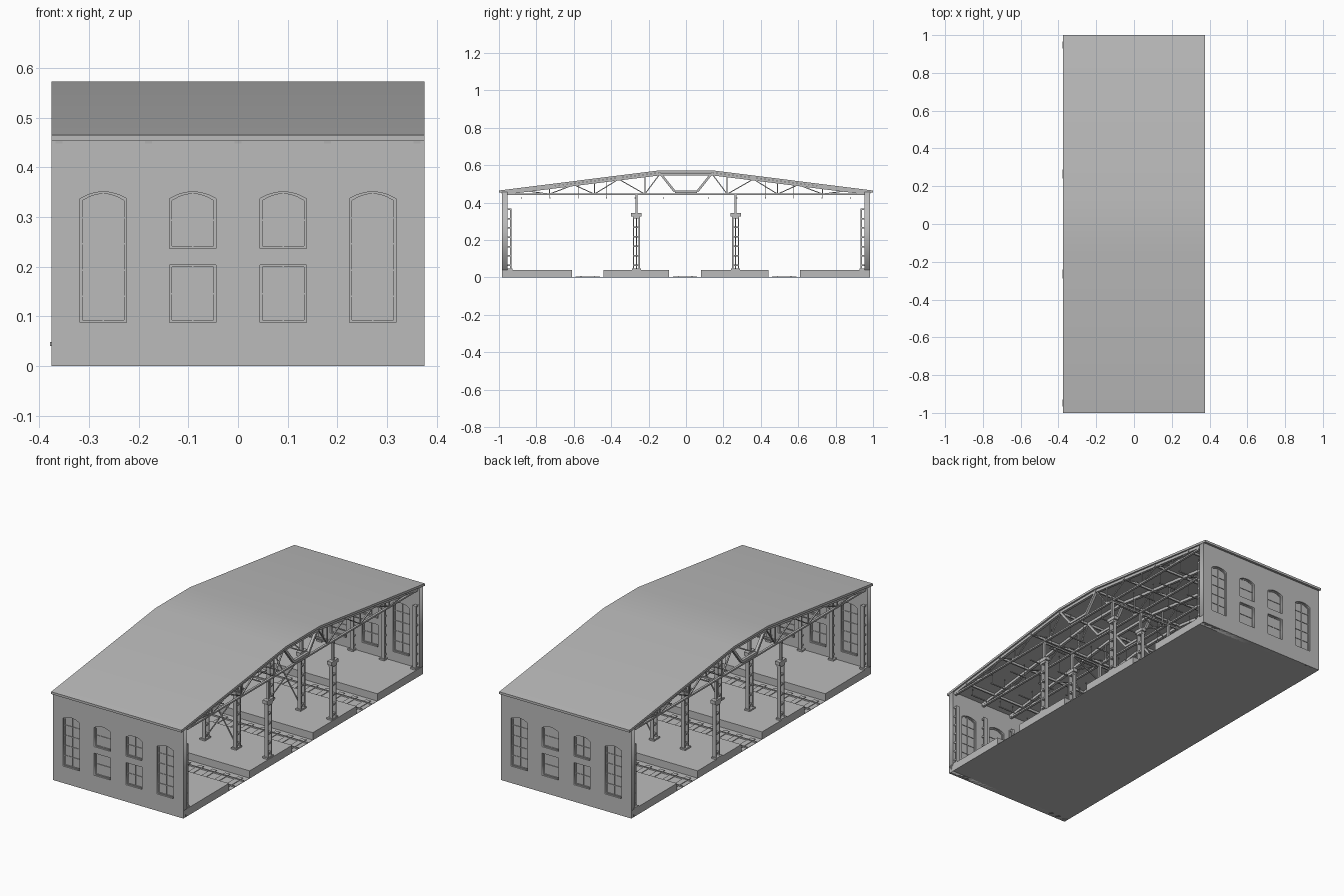
import bpy, bmesh, math
from mathutils import Vector, Matrix

old = bpy.data.objects.get("Cube")
if old:
    bpy.data.objects.remove(old, do_unlink=True)

grey = bpy.data.materials.new("light_grey")
grey.use_nodes = True
tone = (0.5, 0.5, 0.5, 1)
grey.diffuse_color = tone
grey.node_tree.nodes["Principled BSDF"].inputs["Base Color"].default_value = tone

HALF_X = 0.375
FRAMES = [i * 0.18 for i in range(-2, 3)]
ROW = 0.265
TRACKS = (-0.525, -0.005, 0.525)
DECK = 0.04
parts = {}


def bm_for(name):
    return parts.setdefault(name, bmesh.new())


def box(name, x0, x1, y0, y1, z0, z1):
    m = Matrix.Translation(((x0 + x1) / 2, (y0 + y1) / 2, (z0 + z1) / 2))
    m = m @ Matrix.Diagonal((x1 - x0, y1 - y0, z1 - z0, 1))
    bmesh.ops.create_cube(bm_for(name), size=1, matrix=m)


def beam(name, a, b, width, depth):
    """Square bar from a to b."""
    a, b = Vector(a), Vector(b)
    d = b - a
    side = Vector((1, 0, 0)) if abs(d.normalized().x) < 0.9 else Vector((0, 1, 0))
    z = d.normalized()
    y = z.cross(side).normalized()
    x = y.cross(z)
    m = Matrix((x * width, y * depth, d)).transposed().to_4x4()
    m.translation = (a + b) / 2
    bmesh.ops.create_cube(bm_for(name), size=1, matrix=m)


def plate(name, outlines, thickness, matrix):
    """Flat outline with holes, given thickness, added to a part."""
    cu = bpy.data.curves.new(name, 'CURVE')
    cu.dimensions = '2D'
    cu.fill_mode = 'BOTH'
    cu.extrude = thickness / 2
    for pts in outlines:
        s = cu.splines.new('POLY')
        s.points.add(len(pts) - 1)
        for p, (u, v) in zip(s.points, pts):
            p.co = (u, v, 0, 1)
        s.use_cyclic_u = True
    ob = bpy.data.objects.new(name, cu)
    bpy.context.scene.collection.objects.link(ob)
    bpy.context.view_layer.update()
    me = bpy.data.meshes.new_from_object(ob.evaluated_get(bpy.context.evaluated_depsgraph_get()))
    me.transform(matrix)
    bm_for(name).from_mesh(me)
    bpy.data.objects.remove(ob, do_unlink=True)
    bpy.data.meshes.remove(me)


def upright(y):
    return Matrix.Translation((0, y, 0)) @ Matrix.Rotation(math.pi / 2, 4, 'X')


def opening(cx, half, z0, z1, rise):
    """Window outline, with an arched head when rise is above zero."""
    pts = [(cx - half, z0), (cx + half, z0)]
    n = 6 if rise else 1
    for i in range(n + 1):
        t = 1 - 2 * i / n
        pts.append((cx + half * t, z1 + rise * (1 - t * t)))
    return pts


# Floor, platforms and tracks
box("base_slab", -HALF_X, HALF_X, -0.985, 0.985, 0, 0.002)
edges = [-0.985] + [t + s * 0.085 for t in TRACKS for s in (-1, 1)] + [0.985]
for y0, y1 in zip(edges[::2], edges[1::2]):
    box("platforms", -HALF_X, HALF_X, y0, y1, 0, DECK)
for t in TRACKS:
    for i in range(10):
        x = -0.3375 + i * 0.075
        box("sleepers", x - 0.014, x + 0.014, t - 0.065, t + 0.065, 0.002, 0.005)
    for s in (-1, 1):
        box("rails", -HALF_X, HALF_X, t + s * 0.037 - 0.002, t + s * 0.037 + 0.002, 0.002, 0.009)

# End walls with windows
W = 0.047
windows = []
for s in (-1, 1):
    windows += [(s * 0.271, W, 0.088, 0.337, 0.014, 5),
                (s * 0.091, W, 0.237, 0.337, 0.014, 2),
                (s * 0.091, W, 0.088, 0.203, 0, 2)]
wall = [(-HALF_X, 0), (HALF_X, 0), (HALF_X, 0.456), (-HALF_X, 0.456)]
for s in (-1, 1):
    y = s * 0.97
    plate("end_walls", [wall] + [opening(*w[:5]) for w in windows], 0.03, upright(y))
    for cx, h, z0, z1, rise, rows in windows:
        hole = opening(cx, h, z0, z1, rise)
        inner = opening(cx, h - 0.005, z0 + 0.005, z1 - 0.004, rise)
        plate("window_panes", [hole], 0.004, upright(y))
        plate("window_frames", [hole, inner], 0.012, upright(y))
        box("window_bars", cx - 0.0015, cx + 0.0015, y - 0.005, y + 0.005, z0, z1 + rise)
        for r in range(1, rows):
            z = z0 + (z1 + rise - z0) * r / rows
            box("window_bars", cx - h, cx + h, y - 0.005, y + 0.005, z - 0.0015, z + 0.0015)

# Roof slab
CREST, EAVE, TOP = 0.14, 0.465, 0.573
profile = [(-1, EAVE), (-1, 0.453), (-CREST, TOP - 0.012), (CREST, TOP - 0.012),
           (1, 0.453), (1, EAVE), (CREST, TOP), (-CREST, TOP)]
across = Matrix(((0, 0, 1, 0), (1, 0, 0, 0), (0, 1, 0, 0), (0, 0, 0, 1)))
plate("roof", [profile], 2 * HALF_X, across)


def under_roof(y):
    """Centre height of the top chord."""
    t = min(1, (1 - abs(y)) / (1 - CREST))
    return 0.446 + (TOP - 0.02 - 0.446) * t


# Roof trusses
LOW, HIGH = (0.22, 0.49, 0.73), (0.14, 0.36, 0.6, 0.86)
for x in FRAMES:
    beam("truss_chords", (x, -0.985, 0.444), (x, 0.985, 0.444), 0.012, 0.008)
    beam("truss_chords", (x, -CREST, TOP - 0.02), (x, CREST, TOP - 0.02), 0.014, 0.014)
    beam("truss_centre_frames", (x, -0.06, 0.459), (x, 0.06, 0.459), 0.014, 0.014)
    for s in (-1, 1):
        beam("truss_chords", (x, s * 0.985, under_roof(0.985)), (x, s * CREST, TOP - 0.02), 0.014, 0.014)
        beam("truss_centre_frames", (x, s * 0.06, 0.459), (x, s * 0.135, TOP - 0.02), 0.014, 0.012)
        for i, y in enumerate(LOW):
            foot = (x, s * y, 0.446)
            for top in (y, HIGH[i], HIGH[i + 1]):
                beam("truss_webs", foot, (x, s * top, under_roof(top)), 0.007, 0.005)

# Purlins, longitudinal ties and hanging light tubes
for s in (-1, 1):
    for y in HIGH:
        z = under_roof(y)
        box("purlins", -0.37, 0.37, s * y - 0.004, s * y + 0.004, z - 0.004, z + 0.008)
    box("long_ties", -0.37, 0.37, s * ROW - 0.004, s * ROW + 0.004, 0.434, 0.442)
    for i in range(6):
        y = s * (0.12 + i * 0.152)
        for x in (-0.27, -0.09, 0.09, 0.27):
            box("light_tubes", x - 0.05, x + 0.05, y - 0.0025, y + 0.0025, 0.423, 0.428)
            for e in (-0.04, 0.04):
                beam("light_hangers", (x + e, y, 0.427), (x + e, y, under_roof(y)), 0.001, 0.001)


def laced_column(name, x, y, half, top, steps):
    """Two flanges joined by rungs, on a foot plate."""
    box(name, x - 0.018, x + 0.012, y - half - 0.006, y + half + 0.006, DECK, DECK + 0.008)
    for s in (-1, 1):
        f = y + s * (half - 0.003)
        box(name, x - 0.01, x + 0.01, f - 0.003, f + 0.003, DECK, top)
    for i in range(steps):
        z = DECK + 0.025 + (top - DECK - 0.03) * i / (steps - 1)
        box(name, x - 0.008, x + 0.008, y - half, y + half, z - 0.004, z + 0.004)


# Columns inside the hall and along the walls
for x in FRAMES:
    for s in (-1, 1):
        y = s * ROW
        laced_column("hall_columns", x, y, 0.018, 0.325, 6)
        box("column_heads", x - 0.013, x + 0.013, y - 0.028, y + 0.028, 0.327, 0.345)
        box("column_heads", x - 0.011, x + 0.011, y - 0.019, y + 0.019, 0.315, 0.327)
        box("upper_posts", x - 0.006, x + 0.006, y - 0.006, y + 0.006, 0.345, 0.446)
        laced_column("wall_columns", x, s * 0.947, 0.013, 0.37, 7)

# Cross bracing in one bay of each column row
for s in (-1, 1):
    y = s * ROW
    for z0, z1 in ((0.05, 0.32), (0.345, 0.438)):
        beam("cross_braces", (0, y, z0), (0.18, y, z1), 0.005, 0.005)
        beam("cross_braces", (0.18, y, z0), (0, y, z1), 0.005, 0.005)

# Turn every part into an object
for name, bm in parts.items():
    bmesh.ops.remove_doubles(bm, verts=bm.verts, dist=0.00001)
    bmesh.ops.recalc_face_normals(bm, faces=bm.faces)
    me = bpy.data.meshes.new(name)
    bm.to_mesh(me)
    bm.free()
    me.materials.clear()
    me.materials.append(grey)
    ob = bpy.data.objects.new(name, me)
    bpy.context.scene.collection.objects.link(ob)
    if name == "roof":
        bpy.context.view_layer.objects.active = ob
        ob.select_set(True)
        bpy.ops.object.shade_smooth_by_angle(angle=math.radians(30))
        ob.select_set(False)
